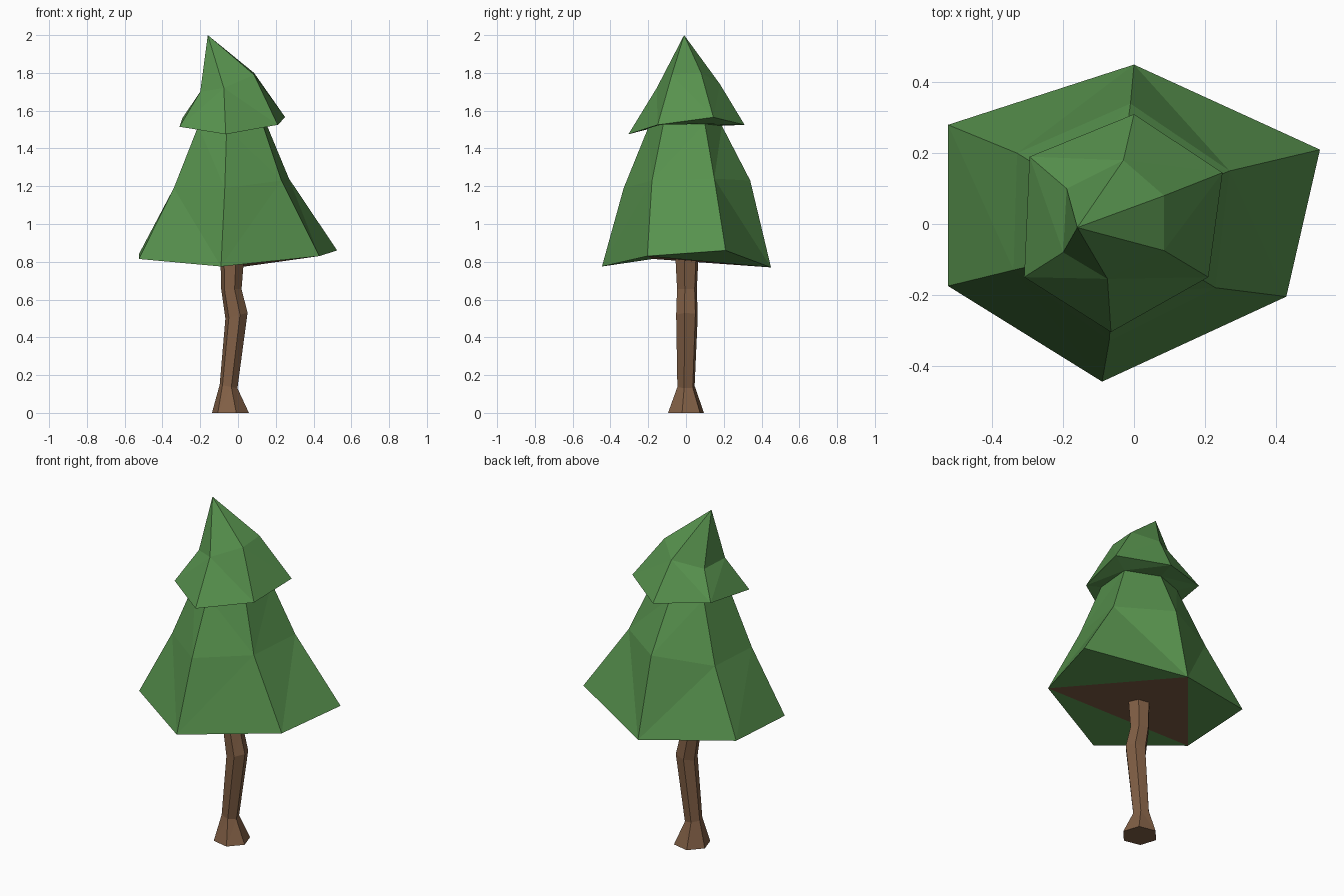
import bpy
import bmesh
from math import cos, sin, radians, pi
from mathutils import Vector

cube = bpy.data.objects.get("Cube")
if cube:
    bpy.data.objects.remove(cube, do_unlink=True)


def make_material(name, colour):
    material = bpy.data.materials.new(name)
    material.use_nodes = True
    material.diffuse_color = (*colour, 1)
    shader = material.node_tree.nodes["Principled BSDF"]
    shader.inputs["Base Color"].default_value = (*colour, 1)
    return material


def add_ring(bm, points):
    return [bm.verts.new(Vector(point)) for point in points]


def bridge(bm, lower, upper):
    """Join two counterclockwise rings with a band of quads."""
    count = len(lower)
    for i in range(count):
        j = (i + 1) % count
        bm.faces.new((lower[i], lower[j], upper[j], upper[i]))


def finish(bm, name, materials):
    bmesh.ops.triangulate(bm, faces=bm.faces[:], quad_method='SHORT_EDGE')
    bmesh.ops.recalc_face_normals(bm, faces=bm.faces[:])
    mesh = bpy.data.meshes.new(name)
    bm.to_mesh(mesh)
    bm.free()
    for material in materials:
        mesh.materials.append(material)
    obj = bpy.data.objects.new(name, mesh)
    bpy.context.scene.collection.objects.link(obj)
    return obj


leaf_green = make_material("leaf green", (0.095, 0.285, 0.075))
bark_brown = make_material("bark brown", (0.22, 0.115, 0.06))

# Foliage rings, each running back, left-back, left-front, front,
# right-front, right-back
skirt_hem = [(0, .45, .77), (.525, .21, .86), (.43, -.205, .83),
             (-.09, -.445, .775), (-.525, -.175, .815), (-.525, .28, .84)]
skirt_waist = [(-.01, .34, 1.23), (.27, .15, 1.24), (.23, -.18, 1.23),
               (-.07, -.33, 1.19), (-.34, -.13, 1.19), (-.33, .2, 1.2)]
skirt_top = [(-.03, .19, 1.52), (.15, .1, 1.53), (.13, -.12, 1.53),
             (-.06, -.2, 1.51), (-.21, -.1, 1.52), (-.2, .12, 1.53)]
cap_hem = [(0, .31, 1.525), (.25, .145, 1.565), (.21, -.15, 1.525),
           (-.065, -.305, 1.475), (-.31, -.15, 1.515), (-.295, .19, 1.56)]
cap_shoulder = [(-.03, .18, 1.74), (.085, .08, 1.8), (.085, -.075, 1.79),
                (-.075, -.155, 1.72), (-.2, -.08, 1.7), (-.19, .1, 1.7)]
tip_position = (-.16, -.01, 2)

# Foliage: a skirt and an overhanging cap in one shell
bm = bmesh.new()
rings = [add_ring(bm, reversed(points)) for points in
         (skirt_hem, skirt_waist, skirt_top, cap_hem, cap_shoulder)]
for lower, upper in zip(rings, rings[1:]):
    bridge(bm, lower, upper)

# Leaning tip
tip = bm.verts.new(tip_position)
shoulder = rings[-1]
for i, vert in enumerate(shoulder):
    bm.faces.new((vert, shoulder[(i + 1) % len(shoulder)], tip))

# Underside: a bark-coloured centre triangle with three leafy corners
right_back, right_front, front, left_front, left_back, back = rings[0]
for corner in ((right_back, right_front, back),
               (right_front, front, left_front),
               (left_front, left_back, back)):
    bm.faces.new(corner)
centre = bm.faces.new((right_front, left_front, back))
centre.material_index = 1
finish(bm, "foliage", [leaf_green, bark_brown])

# Trunk: crooked six-sided stem with a flared foot
# Each section: centre x, centre y, height, radius, tilt along x
trunk_sections = [(-.04, 0, 0, .1, 0), (-.05, 0, .14, .048, -.2),
                  (-.008, .005, .515, .06, .25),
                  (-.035, .005, .655, .055, 0), (-.03, .005, .84, .065, 0)]
twist = radians(-12)
sides = 6
bm = bmesh.new()
trunk_rings = []
for x, y, z, radius, tilt in trunk_sections:
    points = []
    for i in range(sides):
        angle = twist + 2 * pi * i / sides
        dx, dy = radius * cos(angle), radius * sin(angle)
        points.append((x + dx, y + dy, z + tilt * dx))
    trunk_rings.append(add_ring(bm, points))
for lower, upper in zip(trunk_rings, trunk_rings[1:]):
    bridge(bm, lower, upper)
bm.faces.new(trunk_rings[0][::-1])
bm.faces.new(trunk_rings[-1])
finish(bm, "trunk", [bark_brown])
